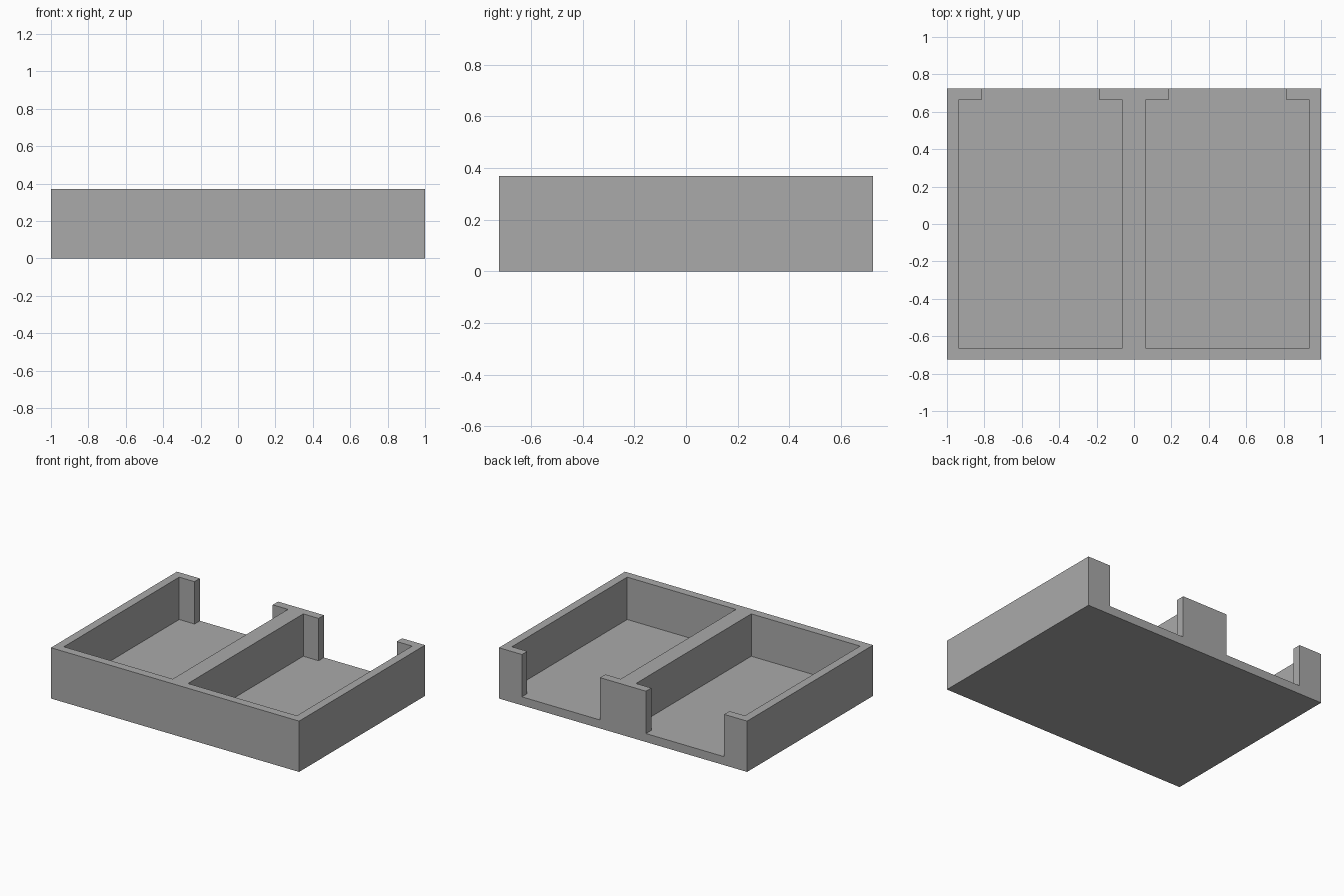
import bpy
import bmesh

cube = bpy.data.objects.get("Cube")
if cube:
    bpy.data.objects.remove(cube, do_unlink=True)

W, D, H = 1.0, 0.725, 0.37        # half width, half depth, height
WALL, FLOOR, LIP = 0.0615, 0.0615, 0.185

grey = bpy.data.materials.new("plain grey")
grey.use_nodes = True
colour = (0.4, 0.4, 0.4, 1)
grey.diffuse_color = colour
grey.node_tree.nodes["Principled BSDF"].inputs["Base Color"].default_value = colour


def prism(name, outline, z0, z1):
    """Extrude a flat outline from z0 up to z1."""
    bm = bmesh.new()
    face = bm.faces.new([bm.verts.new((x, y, z0)) for x, y in outline])
    top = bmesh.ops.extrude_face_region(bm, geom=[face])["geom"]
    verts = [v for v in top if isinstance(v, bmesh.types.BMVert)]
    bmesh.ops.translate(bm, verts=verts, vec=(0, 0, z1 - z0))
    bmesh.ops.recalc_face_normals(bm, faces=bm.faces)
    mesh = bpy.data.meshes.new(name)
    bm.to_mesh(mesh)
    bm.free()
    mesh.materials.append(grey)
    obj = bpy.data.objects.new(name, mesh)
    bpy.context.collection.objects.link(obj)
    return obj


# Solid block of the tray
tray = prism("divided_tray", [(-W, -D), (W, -D), (W, D), (-W, D)], 0, H)

# Each compartment is a pocket with a narrower opening through the back wall
back = D - WALL
half = [(WALL, -back), (W - WALL, -back), (W - WALL, back), (W - LIP, back),
        (W - LIP, D + 0.1), (LIP, D + 0.1), (LIP, back), (WALL, back)]
for side, name in ((1, "left"), (-1, "right")):
    cutter = prism(name + "_compartment_cutter", [(side * x, y) for x, y in half],
                   FLOOR, H + 0.1)
    cutter.hide_render = True
    cut = tray.modifiers.new(name + "_compartment", "BOOLEAN")
    cut.operation = "DIFFERENCE"
    cut.solver = "EXACT"
    cut.object = cutter
    bpy.context.view_layer.objects.active = tray
    bpy.ops.object.modifier_apply(modifier=cut.name)
    bpy.data.objects.remove(cutter, do_unlink=True)
